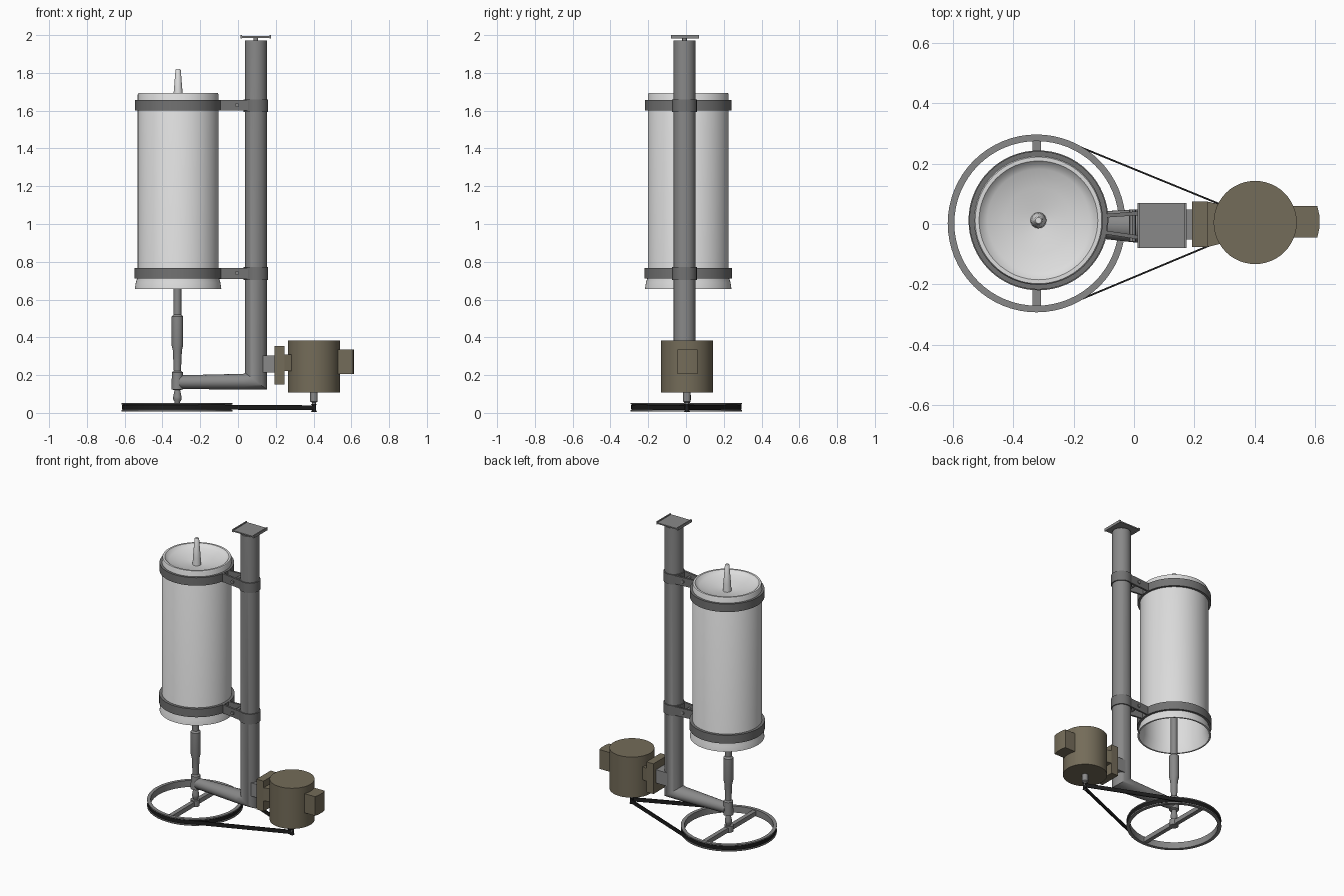
import bpy, bmesh, math
from mathutils import Vector

if "Cube" in bpy.data.objects:
    bpy.data.objects.remove(bpy.data.objects["Cube"])


def material(name, rgb):
    m = bpy.data.materials.new(name)
    m.diffuse_color = (*rgb, 1)
    m.use_nodes = True
    m.node_tree.nodes["Principled BSDF"].inputs["Base Color"].default_value = m.diffuse_color
    return m


STEEL = material("grey steel", (0.25, 0.25, 0.25))
BAND = material("dark grey band", (0.17, 0.17, 0.17))
DRUM = material("pale drum", (0.72, 0.72, 0.72))
MOTOR = material("olive brown", (0.175, 0.15, 0.10))
BLACK = material("black rubber", (0.012, 0.012, 0.012))


def finish(name, bm, mat):
    bmesh.ops.remove_doubles(bm, verts=bm.verts, dist=1e-5)
    bmesh.ops.recalc_face_normals(bm, faces=bm.faces)
    me = bpy.data.meshes.new(name)
    bm.to_mesh(me)
    bm.free()
    ob = bpy.data.objects.new(name, me)
    bpy.context.collection.objects.link(ob)
    me.materials.append(mat)
    bpy.ops.object.select_all(action='DESELECT')
    ob.select_set(True)
    bpy.context.view_layer.objects.active = ob
    bpy.ops.object.shade_smooth_by_angle(angle=math.radians(35))
    return ob


def loft(name, rings, mat, closed=False, caps=False):
    """Skin a series of equal-length point loops."""
    bm = bmesh.new()
    rows = [[bm.verts.new(p) for p in r] for r in rings]
    n = len(rows[0])
    for k in range(len(rows) if closed else len(rows) - 1):
        a, b = rows[k], rows[(k + 1) % len(rows)]
        for i in range(n):
            j = (i + 1) % n
            bm.faces.new((a[i], a[j], b[j], b[i]))
    if caps:
        bm.faces.new(rows[0])
        bm.faces.new(rows[-1])
    return finish(name, bm, mat)


def lathe(name, cx, cy, profile, mat, closed=False, n=48):
    """Spin an (r, z) profile about a vertical axis."""
    rings = [[(cx + r * math.cos(2 * math.pi * i / n), cy + r * math.sin(2 * math.pi * i / n), z)
              for i in range(n)] for r, z in profile]
    return loft(name, rings, mat, closed, caps=not closed)


def tube(name, cx, cy, ro, ri, z0, z1, mat, n=48):
    return lathe(name, cx, cy, [(ri, z0), (ro, z0), (ro, z1), (ri, z1)], mat, True, n)


def prism(name, outline, z0, z1, mat):
    """Extrude an xy outline between two heights."""
    return loft(name, [[(x, y, z) for x, y in outline] for z in (z0, z1)], mat, caps=True)


def box(name, x0, x1, y0, y1, z0, z1, mat):
    return prism(name, [(x0, y0), (x1, y0), (x1, y1), (x0, y1)], z0, z1, mat)


DX, DY = -0.317, 0.012      # drum axis
PX, PY = 0.095, -0.008      # post axis
MX, MY = 0.402, 0.005       # motor axis
WX, WY = -0.323, 0.002      # wheel axis

# Hollow drum with dished top, flared skirt and open bottom
lathe("drum", DX, DY, [
    (0.229, 0.655), (0.224, 0.69), (0.214, 0.72), (0.214, 1.685), (0.21, 1.693),
    (0.197, 1.693), (0.187, 1.682), (0.17, 1.672), (0.11, 1.658), (0.05, 1.645), (0.012, 1.64),
    (0.012, 1.63), (0.2, 1.65), (0.204, 0.72), (0.219, 0.655)], DRUM, closed=True, n=64)

# Spindle: tip on top, stepped shaft below
lathe("spindle_tip", DX, DY, [(0.027, 1.63), (0.024, 1.69), (0.014, 1.815), (0.010, 1.82)], DRUM, n=24)
lathe("spindle_shaft", -0.321, 0.005, [
    (0.021, 1.63), (0.021, 0.52), (0.031, 0.51), (0.031, 0.36), (0.024, 0.33), (0.019, 0.222),
    (0.029, 0.215), (0.031, 0.125), (0.015, 0.12), (0.022, 0.085), (0.022, 0.07), (0.015, 0.06),
    (0.015, 0.02)], STEEL, n=20)

# Bands round the drum, with post clamps, paired bracket plates and bolts
for tag, z0, z1, r in (("upper", 1.602, 1.656, 0.229), ("lower", 0.712, 0.768, 0.232)):
    tube(tag + "_drum_band", DX, DY, r, 0.213, z0, z1, BAND, 64)
    tube(tag + "_post_clamp", PX, PY, 0.065, 0.056, z0 - 0.008, z1 + 0.004, BAND, 32)
    for side in (-1, 1):
        ya, yb = side * 0.033, side * 0.052 - 0.006
        prism(f"{tag}_bracket_{'front' if side < 0 else 'back'}",
              [(-0.1, ya), (0.06, yb), (0.06, yb - side * 0.014), (-0.1, ya - side * 0.012)],
              z0 - 0.002, z1, BAND)
    zm = (z0 + z1) / 2
    for bx in (-0.005,):
        loft(tag + "_bolt", [[(bx + 0.011 * math.cos(i * math.pi / 4), y, zm + 0.011 * math.sin(i * math.pi / 4))
                              for i in range(8)] for y in (-0.058, 0.048)], STEEL, caps=True)


# Post and foot arm, mitred at the corner
def ring(f, n=32):
    return [f(math.cos(2 * math.pi * i / n), math.sin(2 * math.pi * i / n)) for i in range(n)]


R = 0.058
loft("post_and_foot_arm", [
    ring(lambda c, s: (PX + R * c, PY + R * s, 1.972)),
    ring(lambda c, s: (PX + R * c, PY + R * s, 0.168 - 0.044 * c)),
    ring(lambda c, s: (0.03, PY + R * 0.97 * s, 0.165 - 0.042 * c)),
    ring(lambda c, s: (-0.31, 0.004 + 0.03 * s, 0.163 - 0.036 * c)),
], STEEL, caps=True)

# Top plate with raised side lips and a short neck
lathe("plate_neck", PX, PY, [(0.012, 1.965), (0.012, 1.99)], STEEL, n=16)
box("top_plate", 0.012, 0.174, -0.079, 0.07, 1.986, 1.994, STEEL)
for i, x in enumerate((0.012, 0.166)):
    box(f"plate_lip_{i}", x, x + 0.008, -0.079, 0.07, 1.982, 2.0, STEEL)

# Drive wheel: rim flanges, black groove and crossbar
lathe("wheel_rim", WX, WY, [(0.273, 0.008), (0.295, 0.008), (0.295, 0.014), (0.286, 0.018),
                            (0.286, 0.042), (0.295, 0.046), (0.295, 0.052), (0.273, 0.052)],
      STEEL, closed=True, n=64)
box("wheel_crossbar", WX - 0.014, WX + 0.014, -0.276, 0.28, 0.014, 0.044, STEEL)
lathe("wheel_hub", WX, WY, [(0.028, 0.01), (0.028, 0.052)], STEEL, n=20)
tube("belt_on_wheel", WX, WY, 0.292, 0.284, 0.017, 0.043, BLACK, 64)

# Straight belt runs, tangent to wheel and pulley
d = Vector((MX - WX, MY - WY))
a0 = math.atan2(d.y, d.x)
da = math.acos((0.289 - 0.012) / d.length)
for side, tag in ((1, "back"), (-1, "front")):
    u = Vector((math.cos(a0 + side * da), math.sin(a0 + side * da)))
    p, q = Vector((WX, WY)) + u * 0.289, Vector((MX, MY)) + u * 0.012
    loft(tag + "_belt", [[(*(e + u * s), z) for s, z in ((-.003, z0), (.003, z0), (.003, z1), (-.003, z1))]
                         for e, z0, z1 in ((p, 0.018, 0.044), (q, 0.014, 0.040))], BLACK, caps=True)
lathe("motor_pulley", MX, MY, [(0.015, 0.006), (0.011, 0.014), (0.011, 0.04), (0.015, 0.046)], BLACK, n=20)

# Motor body, shaft, terminal box and mount
lathe("motor_body", MX, MY, [(0.138, 0.107), (0.138, 0.382)], MOTOR, n=48)
lathe("motor_shaft", MX, MY, [(0.02, 0.11), (0.02, 0.06), (0.011, 0.055), (0.011, 0.004)], STEEL, n=20)
prism("terminal_box", [(0.5, -0.045), (0.608, -0.045), (0.615, -0.015), (0.615, 0.03), (0.608, 0.06),
                       (0.5, 0.06)], 0.205, 0.335, MOTOR)
box("motor_mount_plate", 0.192, 0.245, -0.077, 0.075, 0.15, 0.355, MOTOR)
prism("motor_mount_neck", [(0.24, -0.077), (0.31, -0.06), (0.31, 0.06), (0.24, 0.075)], 0.222, 0.31, MOTOR)
box("post_mount_block", 0.11, 0.194, -0.052, 0.048, 0.215, 0.305, STEEL)
